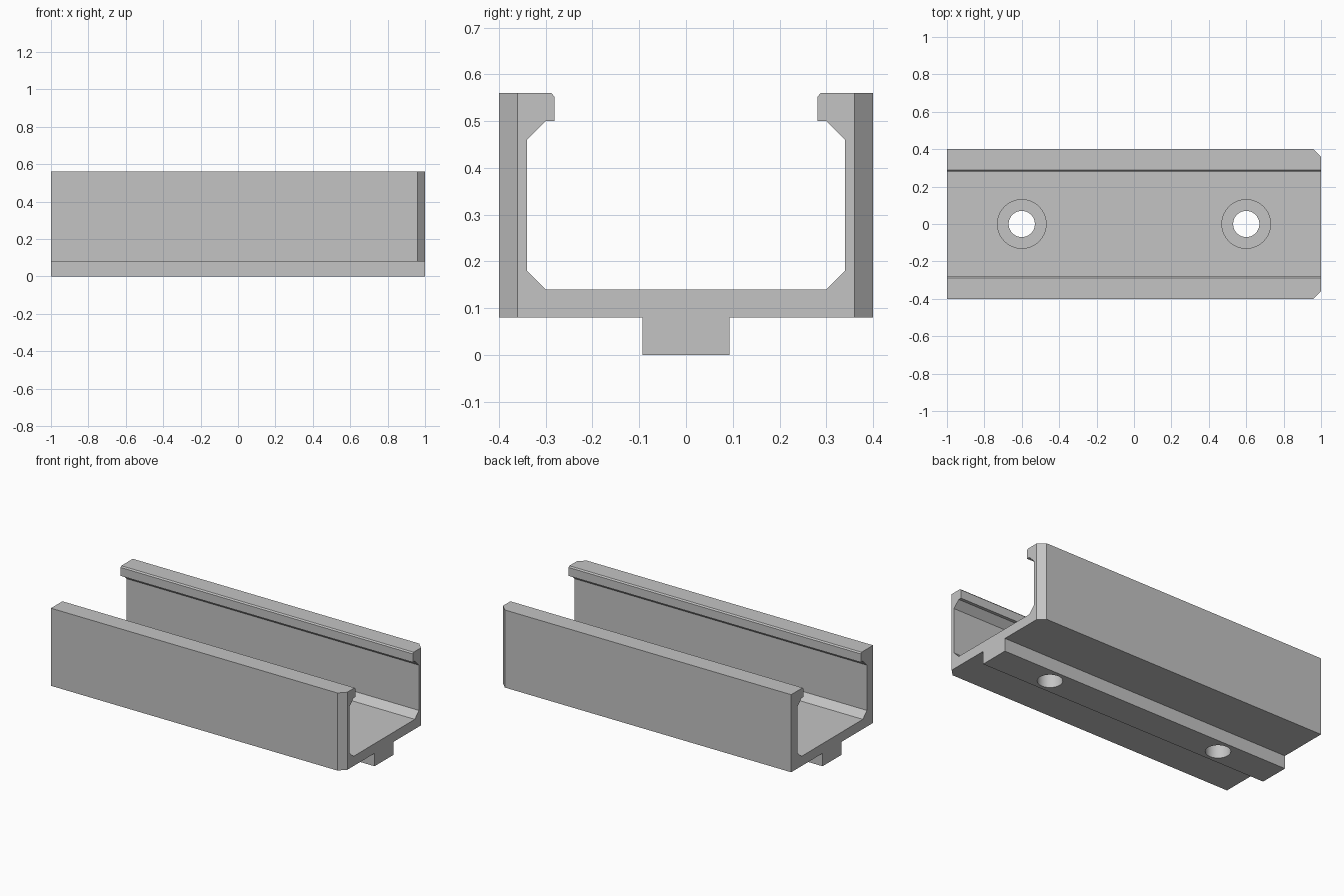
import bpy, bmesh, math

if "Cube" in bpy.data.objects:
    bpy.data.objects.remove(bpy.data.objects["Cube"], do_unlink=True)

# Single plain grey
GREY = (0.55, 0.55, 0.55, 1)
grey = bpy.data.materials.new("plain grey")
grey.use_nodes = True
grey.diffuse_color = GREY
grey.node_tree.nodes["Principled BSDF"].inputs["Base Color"].default_value = GREY

HALF_LENGTH, HALF_WIDTH = 1.0, 0.4
CHAMFER = 0.04


def add_object(name, bm):
    bmesh.ops.recalc_face_normals(bm, faces=bm.faces)
    mesh = bpy.data.meshes.new(name)
    bm.to_mesh(mesh)
    bm.free()
    mesh.materials.append(grey)
    obj = bpy.data.objects.new(name, mesh)
    bpy.context.collection.objects.link(obj)
    return obj


# Half cross-section (y, z) from the bottom tongue round to the inner floor
half = [(0.093, 0), (0.093, 0.08), (HALF_WIDTH, 0.08), (HALF_WIDTH, 0.56),
        (0.288, 0.56), (0.281, 0.552), (0.281, 0.5), (0.3, 0.5),
        (0.34, 0.46), (0.34, 0.18), (0.3, 0.14)]
profile = half + [(-y, z) for y, z in reversed(half)]

# Channel: extrude the section along x
bm = bmesh.new()
face = bm.faces.new([bm.verts.new((-HALF_LENGTH, y, z)) for y, z in profile])
ext = bmesh.ops.extrude_face_region(bm, geom=[face])
moved = [g for g in ext["geom"] if isinstance(g, bmesh.types.BMVert)]
bmesh.ops.translate(bm, verts=moved, vec=(2 * HALF_LENGTH, 0, 0))

# Chamfer the outer upright corners of the right-hand end
corners = [e for e in bm.edges if all(
    v.co.x > 0.99 and abs(v.co.y) > HALF_WIDTH - 0.001 for v in e.verts)]
bmesh.ops.bevel(bm, geom=corners, offset=CHAMFER, offset_type='OFFSET',
                segments=1, profile=0.5, affect='EDGES')
channel = add_object("channel_rail", bm)


def drill(x, radius, bottom, top):
    """Cut a round hole and discard the cutter."""
    bm = bmesh.new()
    bmesh.ops.create_cone(bm, cap_ends=True, segments=64, radius1=radius,
                          radius2=radius, depth=top - bottom)
    bmesh.ops.translate(bm, verts=bm.verts, vec=(x, 0, (top + bottom) / 2))
    cutter = add_object("hole_cutter", bm)
    cutter.hide_render = True
    mod = channel.modifiers.new("hole", 'BOOLEAN')
    mod.operation, mod.solver, mod.object = 'DIFFERENCE', 'EXACT', cutter
    bpy.ops.object.modifier_apply(modifier=mod.name)
    bpy.data.objects.remove(cutter, do_unlink=True)


# Counterbored mounting holes
bpy.context.view_layer.objects.active = channel
channel.select_set(True)
for x in (-0.6, 0.6):
    drill(x, 0.13, 0.11, 0.2)
    drill(x, 0.07, -0.1, 0.2)

bpy.ops.object.shade_smooth_by_angle(angle=math.radians(25))
